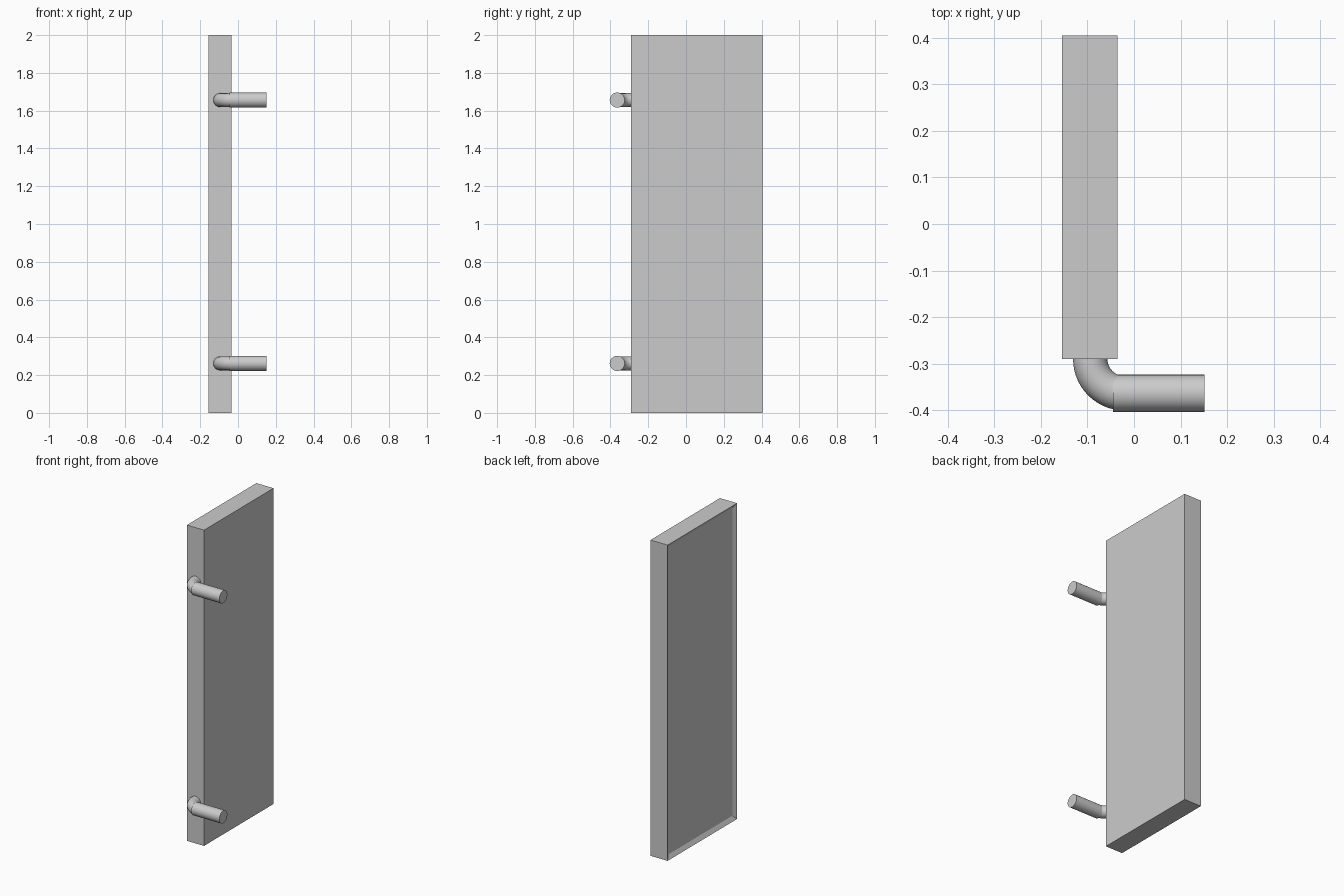
import bpy, bmesh, math
from mathutils import Matrix

if "Cube" in bpy.data.objects:
    bpy.data.objects.remove(bpy.data.objects["Cube"])

# Main slab with a shallow recessed panel on its -x face
bm = bmesh.new()
bmesh.ops.create_cube(bm, size=1, matrix=Matrix.Translation((-0.095, 0.0575, 1.0))
                      @ Matrix.Diagonal((0.12, 0.695, 2.0, 1)))
bm.normal_update()
face = min(bm.faces, key=lambda f: f.calc_center_median().x)
bmesh.ops.inset_region(bm, faces=[face], thickness=0.036)
bmesh.ops.translate(bm, verts=face.verts, vec=(0.016, 0, 0))
mesh = bpy.data.meshes.new("door_panel")
bm.to_mesh(mesh)
bm.free()
bpy.context.collection.objects.link(bpy.data.objects.new("door_panel", mesh))


def bracket(name, z):
    # Curved elbow leaving the panel edge
    cx, cy, r = -0.02, -0.29, 0.074
    angles = [math.radians(180 + 90 * i / 14) for i in range(15)]
    pts = [(cx - r, cy + 0.02)] + [(cx + r * math.cos(a), cy + r * math.sin(a)) for a in angles]
    curve = bpy.data.curves.new(name + "_elbow", 'CURVE')
    curve.dimensions = '3D'
    curve.bevel_depth = 0.037
    curve.bevel_resolution = 6
    curve.use_fill_caps = True
    spline = curve.splines.new('POLY')
    spline.points.add(len(pts) - 1)
    for p, (x, y) in zip(spline.points, pts):
        p.co = (x, y, z, 1)
    spline.use_smooth = True
    bpy.context.collection.objects.link(bpy.data.objects.new(name + "_elbow", curve))

    # Straight pin
    x0, x1 = -0.045, 0.152
    bpy.ops.mesh.primitive_cylinder_add(vertices=32, radius=0.04, depth=x1 - x0,
                                        location=((x0 + x1) / 2, -0.364, z),
                                        rotation=(0, math.pi / 2, 0))
    pin = bpy.context.object
    pin.name = name + "_pin"
    bpy.ops.object.shade_smooth_by_angle()


# Hinge brackets
bracket("lower_hinge", 0.262)
bracket("upper_hinge", 1.656)
